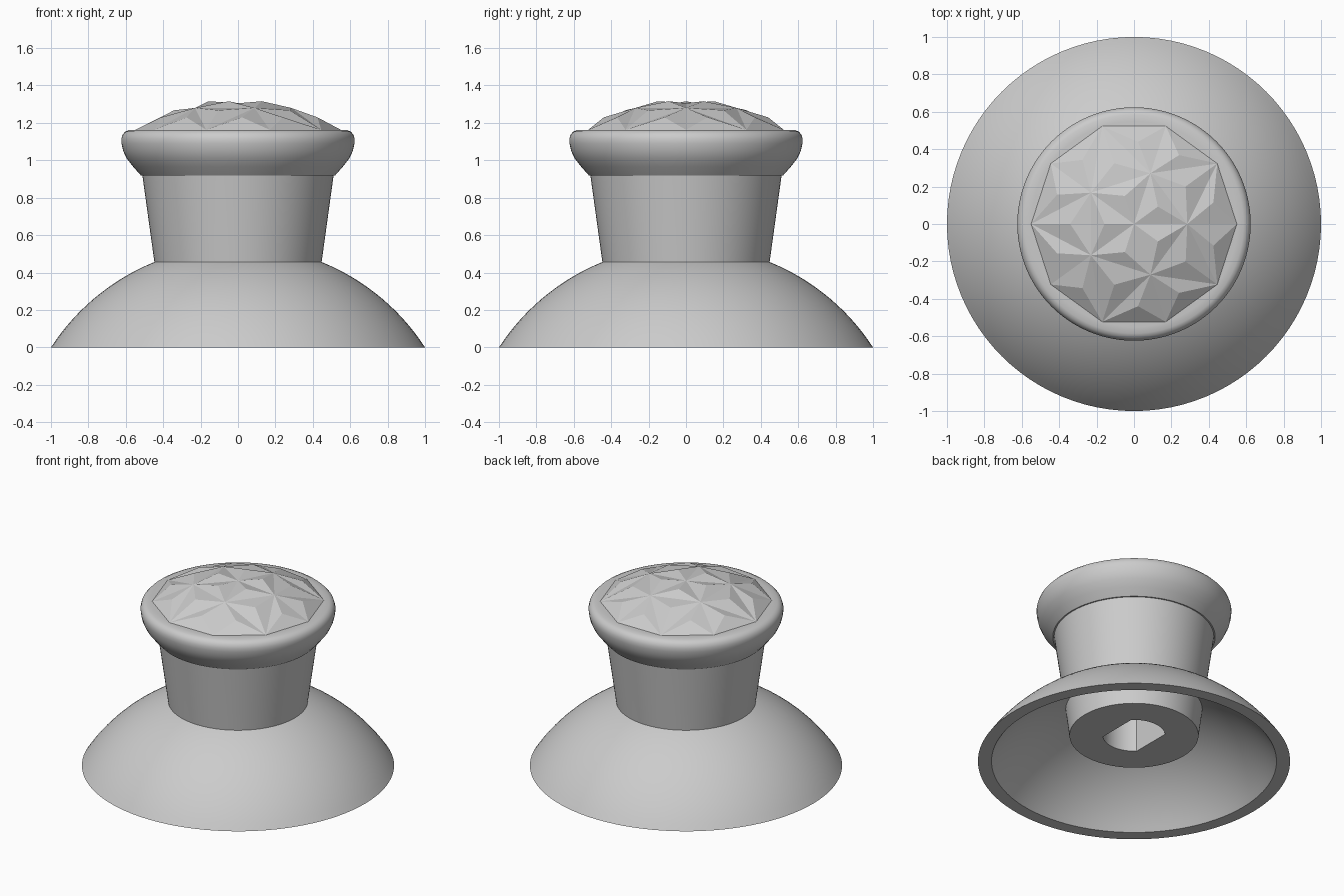
import bpy, bmesh, math
from mathutils import Vector

cube = bpy.data.objects.get("Cube")
if cube:
    bpy.data.objects.remove(cube, do_unlink=True)

grey = bpy.data.materials.new("light grey plastic")
grey.use_nodes = True
colour = (0.6, 0.6, 0.6, 1)
grey.diffuse_color = colour
grey.node_tree.nodes["Principled BSDF"].inputs["Base Color"].default_value = colour
SEGMENTS = 96


def finish(bm, name, smooth=True):
    bmesh.ops.recalc_face_normals(bm, faces=bm.faces)
    mesh = bpy.data.meshes.new(name)
    bm.to_mesh(mesh)
    bm.free()
    obj = bpy.data.objects.new(name, mesh)
    bpy.context.collection.objects.link(obj)
    mesh.materials.append(grey)
    if smooth:
        bpy.ops.object.select_all(action='DESELECT')
        obj.select_set(True)
        bpy.context.view_layer.objects.active = obj
        bpy.ops.object.shade_smooth_by_angle(angle=math.radians(30))
    return obj


def lathe(name, profile, closed=False):
    """Revolve (radius, height) points about the z axis."""
    bm = bmesh.new()
    pts = [bm.verts.new((r, 0, z)) for r, z in profile]
    edges = [bm.edges.new(p) for p in zip(pts, pts[1:])]
    if closed:
        edges.append(bm.edges.new((pts[-1], pts[0])))
    bmesh.ops.spin(bm, geom=pts + edges, axis=(0, 0, 1), cent=(0, 0, 0),
                   angle=math.tau, steps=SEGMENTS, use_merge=False)
    bmesh.ops.remove_doubles(bm, verts=bm.verts, dist=1e-5)
    return finish(bm, name)


def ring(count, radius, z, phase=0):
    return [Vector((radius * math.cos(phase + math.tau * i / count),
                    radius * math.sin(phase + math.tau * i / count), z))
            for i in range(count)]


# Spherical skirt with an even wall
CENTRE = -0.649


def arc(sphere, r_from, r_to, steps=20):
    radii = [r_from + (r_to - r_from) * i / steps for i in range(steps + 1)]
    return [(r, math.sqrt(sphere ** 2 - r * r) + CENTRE) for r in radii]


lathe("skirt", arc(1.192, 1.0, 0.43) + arc(1.12, 0.41, 0.913), closed=True)

# Tapered stem; its lower end is a hub inside the skirt, with a keyed socket
SOCKET, FLAT, DEPTH = 0.2, 0.142, 0.7
bm = bmesh.new()
levels = [(0.413, 0.19), (0.447, 0.455), (0.512, 0.925)]
outer = [[bm.verts.new(p) for p in ring(SEGMENTS, r, z)] for r, z in levels]
hole = [[bm.verts.new((max(-FLAT, min(FLAT, p.x)), p.y, p.z))
         for p in ring(SEGMENTS, SOCKET, z)] for z in (0.19, DEPTH)]
loops = outer[::-1] + hole
for a, b in zip(loops, loops[1:]):
    for i in range(SEGMENTS):
        j = (i + 1) % SEGMENTS
        bm.faces.new((a[i], a[j], b[j], b[i]))
bm.faces.new(hole[1])
bm.faces.new(outer[-1])
finish(bm, "stem")

# Rounded rim of the head
lathe("head_rim", [(0, 0.92), (0.52, 0.92), (0.56, 0.965), (0.595, 1.01),
                   (0.614, 1.05), (0.623, 1.09), (0.624, 1.115),
                   (0.617, 1.138), (0.603, 1.153), (0.585, 1.161),
                   (0.55, 1.163), (0, 1.163)])

# Faceted grip: triangles raised to low points, with valleys between them
bm = bmesh.new()
top = bm.verts.new((0, 0, 1.305))
inner = [bm.verts.new(p) for p in ring(5, 0.285, 1.28)]
edge = [bm.verts.new(p) for p in ring(10, 0.55, 1.163)]
for i in range(5):
    j, k = (i + 1) % 5, 2 * i
    bm.faces.new((top, inner[i], inner[j]))
    bm.faces.new((inner[i], edge[k + 1], inner[j]))
    bm.faces.new((inner[i], edge[k], edge[k + 1]))
    bm.faces.new((inner[i], edge[k - 1], edge[k]))
bmesh.ops.recalc_face_normals(bm, faces=bm.faces)
for v in bmesh.ops.poke(bm, faces=bm.faces[:])["verts"]:
    v.co += v.co.xyz.normalized() * 0.0
    v.co.z += 0.028
finish(bm, "grip_facets", smooth=False)
